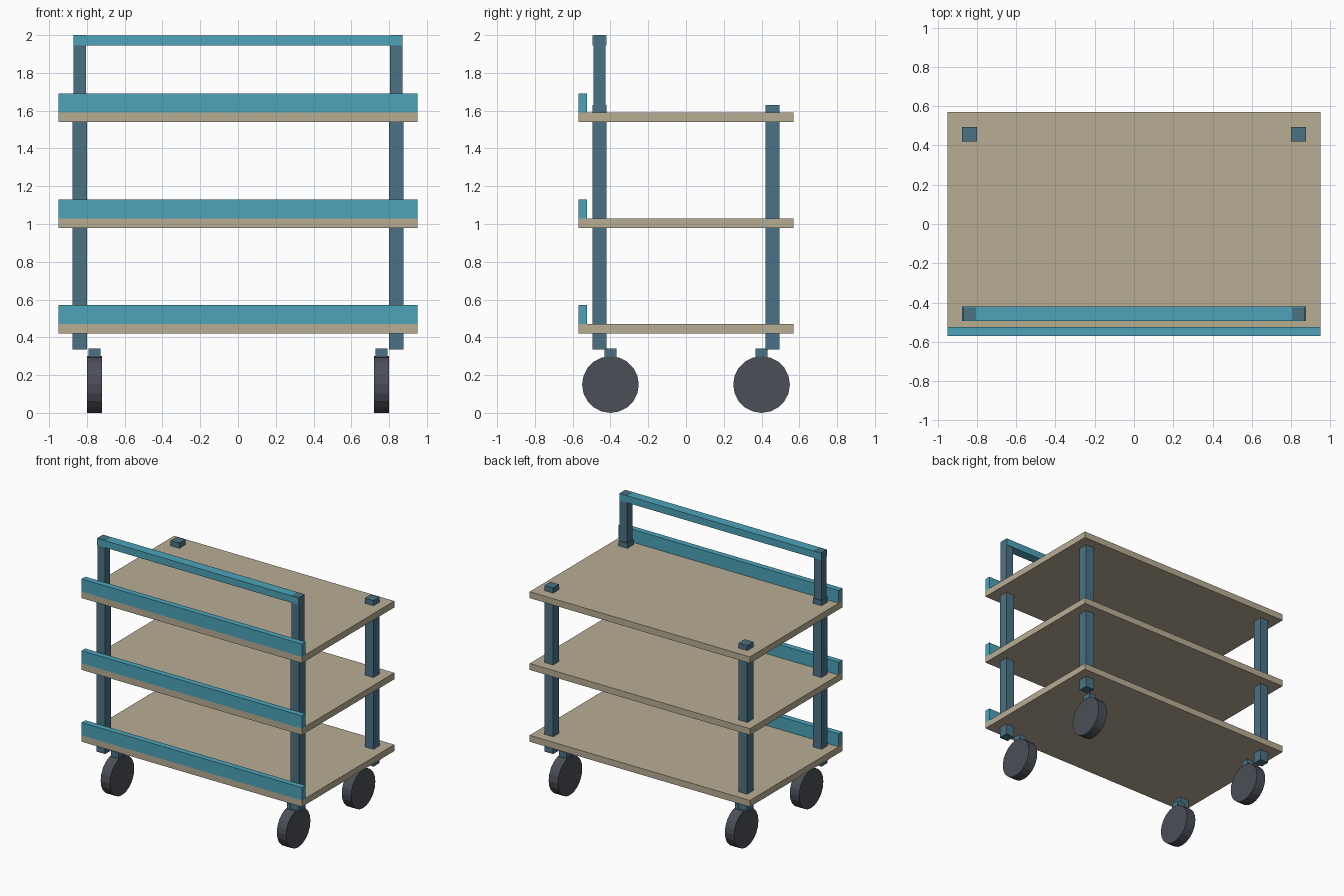
import bpy, bmesh
from math import radians
from mathutils import Matrix

if "Cube" in bpy.data.objects:
    bpy.data.objects.remove(bpy.data.objects["Cube"])


def material(name, rgb):
    m = bpy.data.materials.new(name)
    m.diffuse_color = (*rgb, 1)
    m.use_nodes = True
    m.node_tree.nodes["Principled BSDF"].inputs["Base Color"].default_value = m.diffuse_color
    return m


TAN = material("tan_board", (0.48, 0.42, 0.30))
TEAL = material("teal_rail", (0.075, 0.37, 0.49))
STEEL = material("blue_steel", (0.07, 0.17, 0.235))
RUBBER = material("dark_rubber", (0.07, 0.08, 0.095))


def finish(bm, name, mat):
    mesh = bpy.data.meshes.new(name)
    bm.to_mesh(mesh)
    bm.free()
    mesh.materials.append(mat)
    obj = bpy.data.objects.new(name, mesh)
    bpy.context.collection.objects.link(obj)
    return obj


def box(name, x, y, z, mat):
    """Box from (min, max) ranges, with its origin at its centre."""
    bm = bmesh.new()
    size = [r[1] - r[0] for r in (x, y, z)]
    bmesh.ops.create_cube(bm, size=1, matrix=Matrix.Diagonal((*size, 1)))
    obj = finish(bm, name, mat)
    obj.location = [(r[0] + r[1]) / 2 for r in (x, y, z)]
    return obj


def around(c, half):
    return (c - half, c + half)


def wheel(name, location, radius, width, mat):
    bm = bmesh.new()
    bmesh.ops.create_cone(bm, cap_ends=True, segments=20, radius1=radius,
                          radius2=radius, depth=width,
                          matrix=Matrix.Rotation(radians(90), 4, 'Y'))
    obj = finish(bm, name, mat)
    obj.location = location
    return obj


# Three shelves, each with a front lip
for level, z in zip(("lower", "middle", "upper"), (0.42, 0.98, 1.54)):
    box(f"{level}_shelf", (-0.95, 0.95), (-0.57, 0.57), (z, z + 0.05), TAN)
    box(f"{level}_front_lip", (-0.95, 0.95), (-0.57, -0.525),
        (z + 0.05, z + 0.15), TEAL)

# Corner posts and casters
for sx, side in ((-1, "left"), (1, "right")):
    for sy, end in ((-1, "front"), (1, "back")):
        tag = f"{end}_{side}"
        box(f"{tag}_post", around(sx * 0.8375, 0.0375),
            around(sy * 0.4575, 0.0375), (0.335, 1.63), STEEL)
        box(f"{tag}_caster_stem", around(sx * 0.76, 0.0325),
            around(sy * 0.40, 0.0325), (0.26, 0.34), STEEL)
        wheel(f"{tag}_wheel", (sx * 0.76, sy * 0.40, 0.15), 0.15, 0.08, RUBBER)
    # Handle uprights rise from the front posts
    box(f"{side}_handle_upright", around(sx * 0.8375, 0.0325),
        around(-0.4575, 0.0325), (1.60, 2.0), STEEL)

# Push handle bar
box("handle_bar", (-0.869, 0.869), around(-0.4575, 0.0375), (1.945, 1.999), TEAL)
